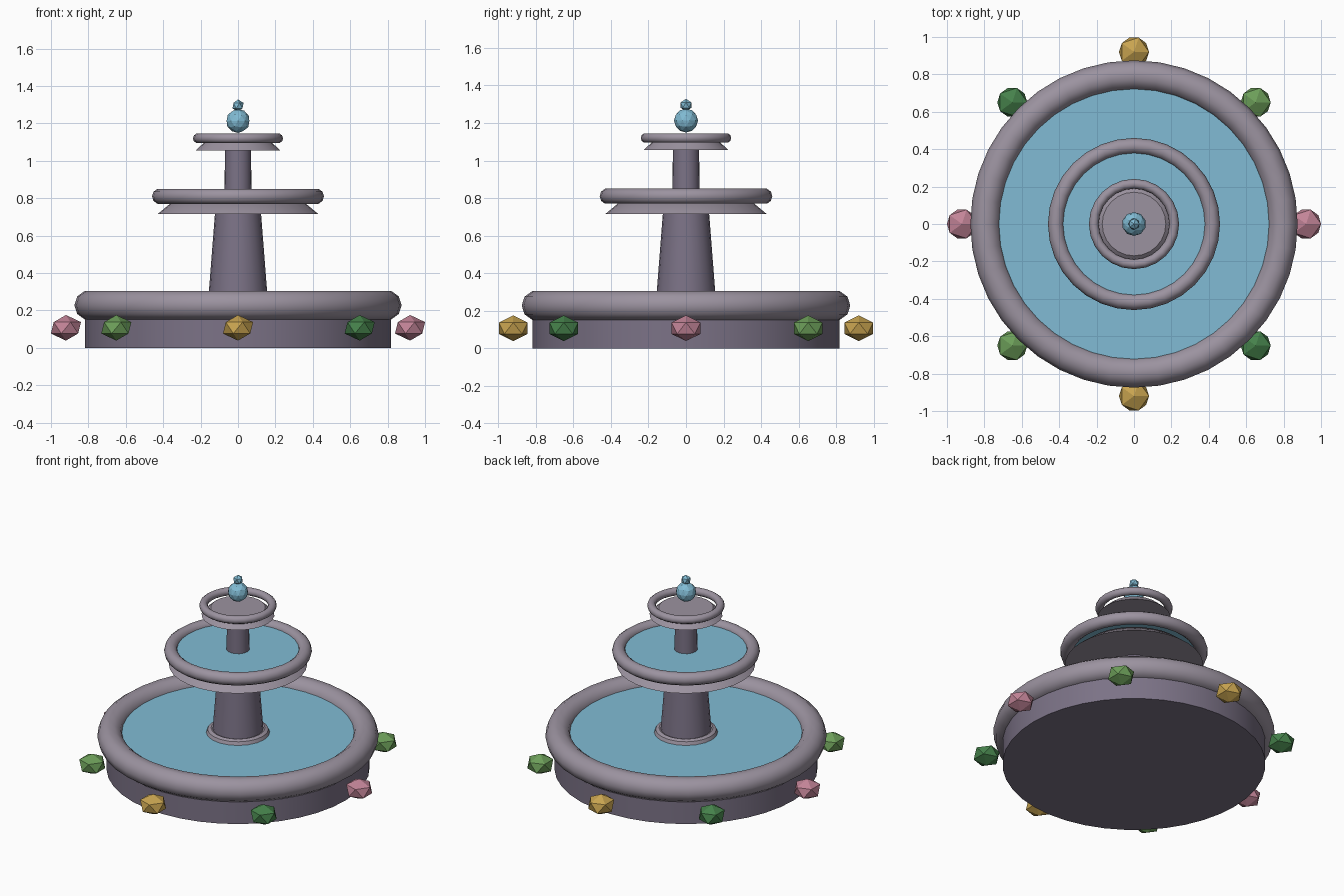
import bpy
from math import cos, sin, pi, radians

if "Cube" in bpy.data.objects:
    bpy.data.objects.remove(bpy.data.objects["Cube"])


def material(name, rgb):
    m = bpy.data.materials.new(name)
    m.diffuse_color = (*rgb, 1)
    m.use_nodes = True
    m.node_tree.nodes["Principled BSDF"].inputs["Base Color"].default_value = m.diffuse_color
    return m


STONE = material("stone", (0.20, 0.17, 0.24))
RIM = material("rim_stone", (0.33, 0.29, 0.35))
WATER = material("water", (0.22, 0.50, 0.66))
BLOOMS = [material("pink", (0.54, 0.23, 0.31)), material("light_green", (0.15, 0.34, 0.10)),
          material("gold", (0.58, 0.37, 0.08)), material("dark_green", (0.06, 0.22, 0.07))]


def finish(name, mat, smooth=True):
    ob = bpy.context.object
    ob.name = name
    ob.data.materials.append(mat)
    if smooth:
        bpy.ops.object.shade_smooth_by_angle(angle=radians(40))
    return ob


def frustum(name, z0, z1, r0, r1, mat, sides):
    bpy.ops.mesh.primitive_cone_add(vertices=sides, radius1=r0, radius2=r1, depth=z1 - z0,
                                    location=(0, 0, (z0 + z1) / 2))
    return finish(name, mat)


def ring(name, z, major, minor, sides, tube=10):
    bpy.ops.mesh.primitive_torus_add(major_radius=major, minor_radius=minor, major_segments=sides,
                                     minor_segments=tube, location=(0, 0, z))
    return finish(name, RIM)


def disc(name, z, r, sides):
    bpy.ops.mesh.primitive_circle_add(vertices=sides, radius=r, fill_type='NGON', location=(0, 0, z))
    return finish(name, WATER, False)


def ball(name, loc, r, sub, mat, squash=1.0, smooth=False):
    bpy.ops.mesh.primitive_ico_sphere_add(subdivisions=sub, radius=r, location=loc)
    bpy.context.object.scale.z = squash
    return finish(name, mat, smooth)


# Lower basin
frustum("basin_wall", 0, 0.24, 0.818, 0.818, STONE, 40)
ring("basin_rim", 0.228, 0.795, 0.08, 40)
disc("basin_water", 0.25, 0.735, 40)

# Lower column with its collar
ring("column_collar", 0.25, 0.168, 0.03, 20, 8)
frustum("lower_column", 0.22, 0.76, 0.162, 0.12, STONE, 20)

# Middle bowl
frustum("middle_bowl", 0.715, 0.79, 0.43, 0.34, RIM, 32)
ring("middle_rim", 0.81, 0.418, 0.042, 32)
disc("middle_water", 0.82, 0.385, 32)

# Upper column and bowl
frustum("upper_column", 0.77, 1.08, 0.072, 0.07, STONE, 16)
frustum("upper_bowl", 1.055, 1.107, 0.227, 0.17, RIM, 24)
ring("upper_rim", 1.12, 0.215, 0.026, 24)

# Water spout on top
ball("spout_ball", (0, 0, 1.213), 0.064, 2, WATER)
ball("spout_tip", (0, 0, 1.295), 0.033, 1, WATER)

# Plants around the basin
for k in range(8):
    a = k * pi / 4
    ball(f"plant_{k + 1}", (0.92 * cos(a), 0.92 * sin(a), 0.107), 0.09, 1, BLOOMS[k % 4], 0.76)
